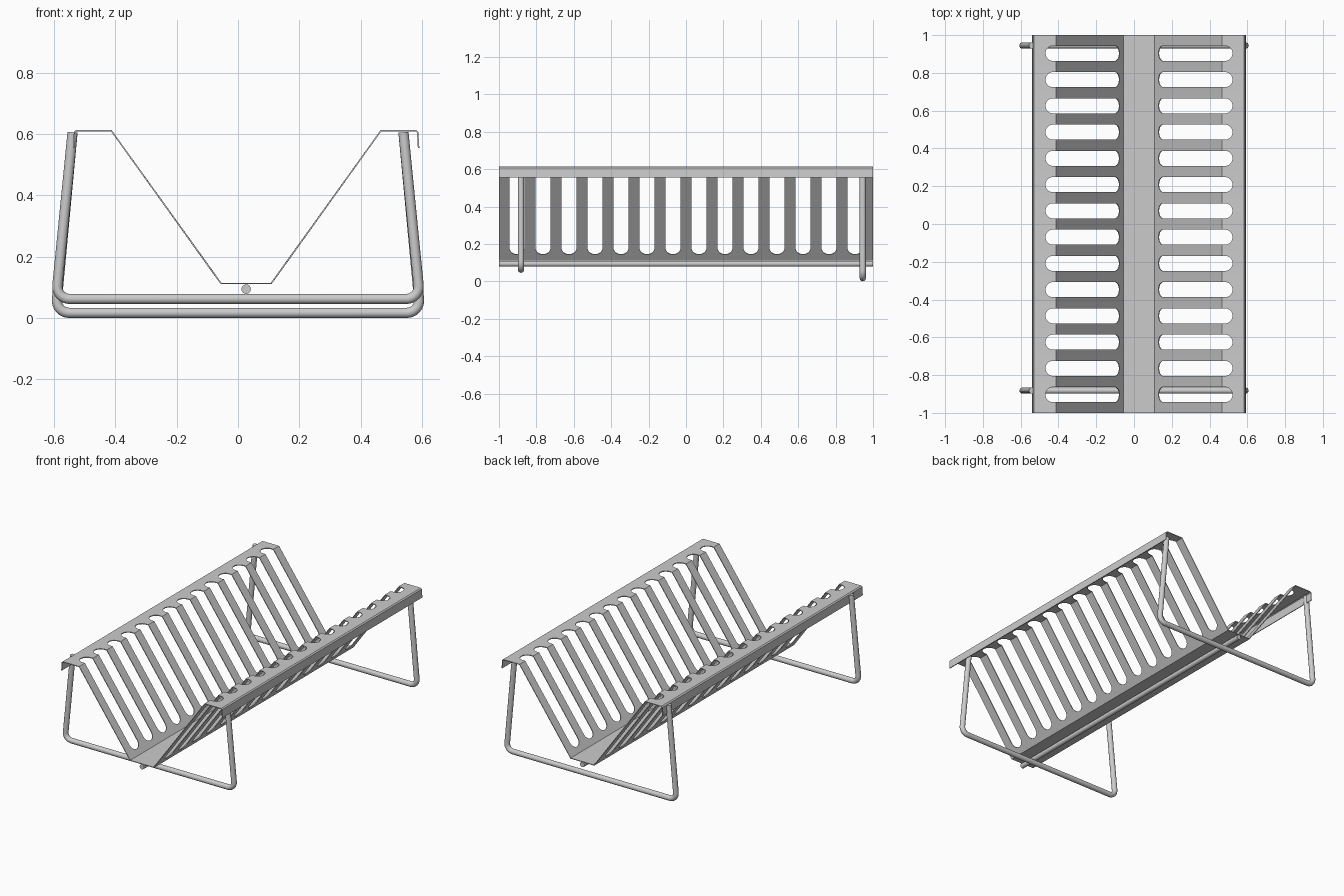
import bpy, bmesh
from math import sin, cos, pi, tan
from mathutils import Vector

if "Cube" in bpy.data.objects:
    bpy.data.objects.remove(bpy.data.objects["Cube"])

CX = 0.0265            # centre line of the folded tray
PITCH, R, N = 0.1390, 0.040, 14

# half profile of the folded sheet: floor, slope, flange, lip
FLOOR, FOLD = Vector((0.082, 0.1125)), Vector((0.440, 0.611))
RIM = [Vector((0.554, 0.611)), Vector((0.560, 0.606)), Vector((0.563, 0.555))]
SLOPE = (FOLD - FLOOR).length
SLOT_LOW, SLOT_HIGH = 0.079, 0.015    # slot arc centres on slope and flange


def on_slope(s, y):
    p = FLOOR.lerp(FOLD, s / SLOPE)
    return (p.x, y, p.y)


def on_flange(s, y):
    return (FOLD.x + s, y, FOLD.y)


def build_tray():
    bm = bmesh.new()

    def face(pts, sx=1):
        bm.faces.new([bm.verts.new((CX + sx * x, y, z)) for x, y, z in pts])

    arc = [(R * cos(a * pi / 16), R * sin(a * pi / 16)) for a in range(9)]
    for i in range(N):
        yc = (i - (N - 1) / 2) * PITCH
        for sy in (1, -1):
            edge = yc + sy * PITCH / 2
            if abs(edge) > 0.96:
                edge = sy * 1.0
            # floor strip
            a, z = FLOOR
            face([(-a, yc, z), (a, yc, z), (a, edge, z), (-a, edge, z)])
            for sx in (1, -1):
                # slope with the lower slot end
                pts = [on_slope(SLOT_LOW - c, yc + sy * s) for c, s in arc]
                face([on_slope(0, yc)] + pts + [on_slope(SLOPE, yc + sy * R),
                     on_slope(SLOPE, edge), on_slope(0, edge)], sx)
                # flange with the upper slot end
                pts = [on_flange(SLOT_HIGH + c, yc + sy * s) for c, s in arc]
                w = RIM[0].x - FOLD.x
                face([on_flange(w, yc)] + pts + [on_flange(0, yc + sy * R),
                     on_flange(0, edge), on_flange(w, edge)], sx)
                # turned-down lip
                for p, q in zip(RIM, RIM[1:]):
                    face([(p.x, yc, p.y), (p.x, edge, p.y),
                          (q.x, edge, q.y), (q.x, yc, q.y)], sx)
    bmesh.ops.remove_doubles(bm, verts=bm.verts[:], dist=1e-5)
    bmesh.ops.recalc_face_normals(bm, faces=bm.faces[:])
    me = bpy.data.meshes.new("slotted_tray")
    bm.to_mesh(me)
    bm.free()
    ob = bpy.data.objects.new("slotted_tray", me)
    bpy.context.collection.objects.link(ob)
    mod = ob.modifiers.new("sheet", 'SOLIDIFY')
    mod.thickness, mod.offset = 0.005, 0


def fillet(a, b, c, r, n=8):
    """Rounded corner points at b between a and c."""
    u, v = (a - b).normalized(), (c - b).normalized()
    half = u.angle(v) / 2
    centre = b + (u + v).normalized() * r / sin(half)
    t = r / tan(half)
    p = (b + u * t - centre).normalized()
    q = (b + v * t - centre).normalized()
    return [centre + p.slerp(q, i / n) * r for i in range(n + 1)]


def wire(name, pts, radius):
    cu = bpy.data.curves.new(name, 'CURVE')
    cu.dimensions = '3D'
    cu.bevel_depth, cu.bevel_resolution, cu.use_fill_caps = radius, 6, True
    sp = cu.splines.new('POLY')
    sp.points.add(len(pts) - 1)
    for sp_pt, p in zip(sp.points, pts):
        sp_pt.co = (*p, 1)
    ob = bpy.data.objects.new(name, cu)
    bpy.context.collection.objects.link(ob)
    bpy.ops.object.select_all(action='DESELECT')
    ob.select_set(True)
    bpy.context.view_layer.objects.active = ob
    bpy.ops.object.convert(target='MESH')
    bpy.ops.object.shade_smooth_by_angle()


build_tray()

# bent wire stands, the front one sits slightly higher
for name, y, z, x in (("front_stand", -0.882, 0.062, 0.594),
                      ("back_stand", 0.945, 0.0165, 0.595)):
    top_l, top_r = Vector((-0.540, y, 0.606)), Vector((0.540, y, 0.606))
    low_l, low_r = Vector((-x, y, z)), Vector((x, y, z))
    path = ([top_l] + fillet(top_l, low_l, low_r, 0.04)
            + fillet(low_l, low_r, top_r, 0.04) + [top_r])
    wire(name, path, 0.0165)

# straight rod under the floor
wire("floor_rod", [Vector((CX, -1, 0.094)), Vector((CX, 1, 0.094))], 0.0155)
